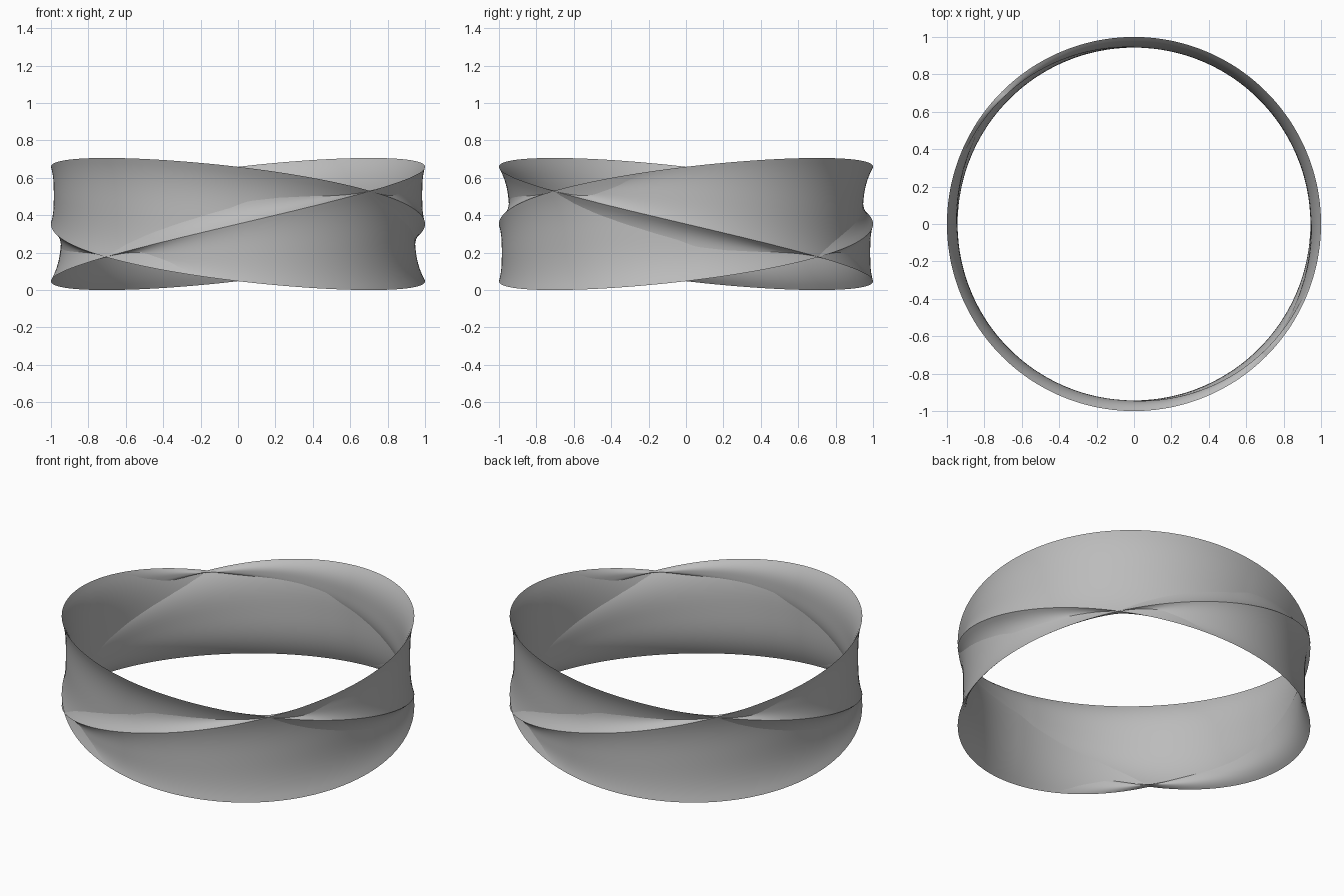
import bpy, bmesh
from math import sin, cos, radians

cube = bpy.data.objects.get("Cube")
if cube:
    bpy.data.objects.remove(cube, do_unlink=True)

RADIUS = 1.0     # all rims of the band lie on this circle
MID = 0.353      # middle height, also the swing of the rims
TURNS = 3        # the band closes after three laps
STEPS = 720      # segments along the band
ACROSS = 18      # segments across the band

# Grey metal
metal = bpy.data.materials.new("grey_metal")
metal.use_nodes = True
grey = (0.5, 0.5, 0.5, 1)
metal.diffuse_color = grey
metal.node_tree.nodes["Principled BSDF"].inputs["Base Color"].default_value = grey


def waist(phase):
    """Radius halfway across the band at this phase of the twist."""
    return max(0.943, 0.958 - 0.027 * cos(2 * (phase - radians(30))))


def band_point(angle, t):
    """Point on the twisting band: t runs from one rim to the other."""
    phase = (angle - radians(270)) * 2 / 3 + radians(60)
    z_a = sin(phase - radians(60))
    z_b = sin(phase + radians(60))
    dent = 1 - abs(2 * t - 1) ** 3
    r = RADIUS - (RADIUS - waist(phase)) * dent
    return r * cos(angle), r * sin(angle), MID + MID * (z_a + (z_b - z_a) * t)


# One long band that wraps three times, twisting two thirds of a turn per lap
bm = bmesh.new()
rows = []
for i in range(STEPS):
    angle = radians(360 * TURNS * i / STEPS)
    rows.append([bm.verts.new(band_point(angle, j / ACROSS)) for j in range(ACROSS + 1)])
for i, row in enumerate(rows):
    nxt = rows[(i + 1) % STEPS]
    for j in range(ACROSS):
        bm.faces.new((row[j], nxt[j], nxt[j + 1], row[j + 1]))

mesh = bpy.data.meshes.new("twisted_bracelet")
bm.to_mesh(mesh)
bm.free()
mesh.materials.append(metal)
bracelet = bpy.data.objects.new("twisted_bracelet", mesh)
bpy.context.collection.objects.link(bracelet)

# Smooth faces with sharp rims
bpy.ops.object.select_all(action="DESELECT")
bracelet.select_set(True)
bpy.context.view_layer.objects.active = bracelet
bpy.ops.object.shade_smooth_by_angle(angle=radians(40))
